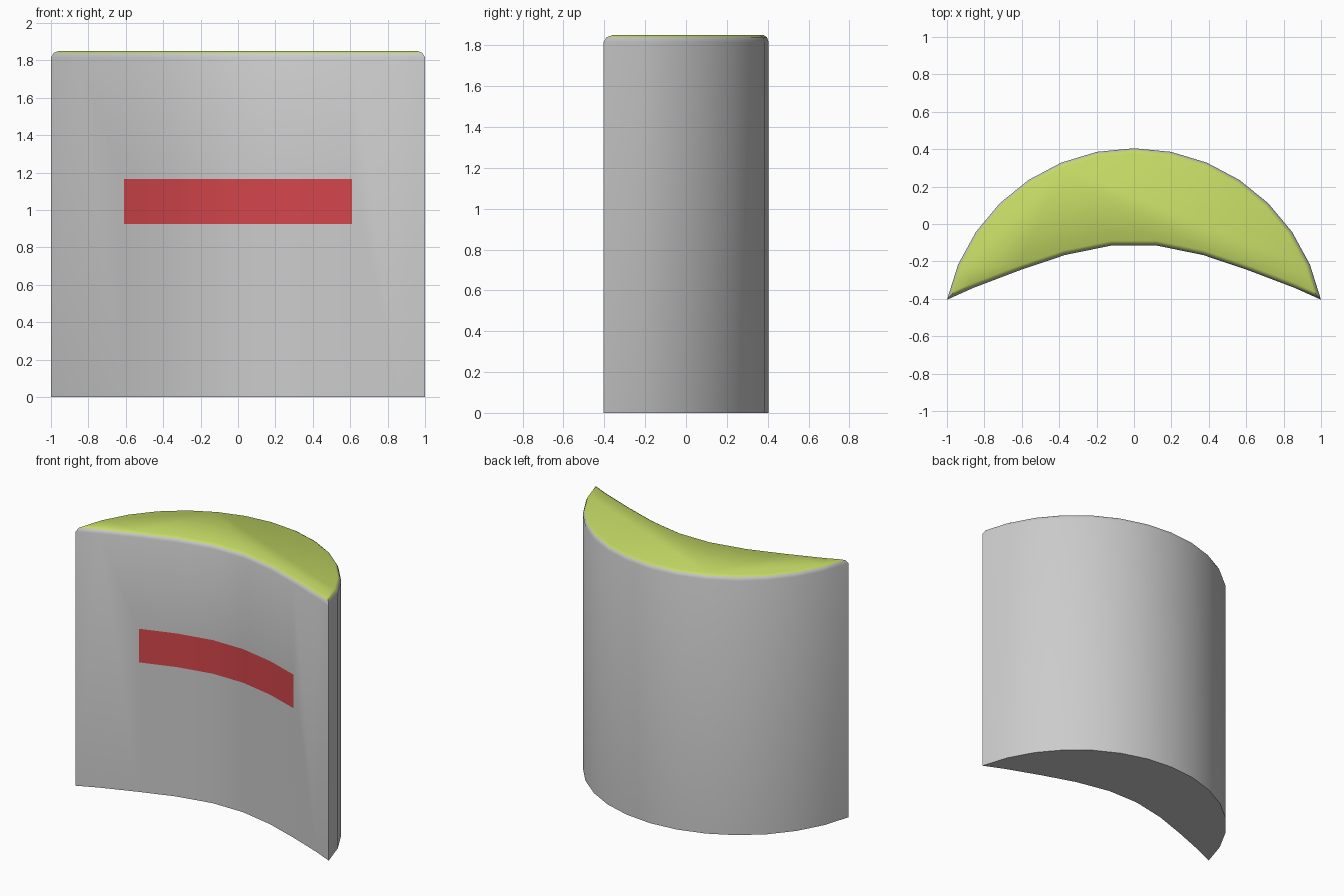
import bpy, bmesh, math
from mathutils import Vector

if "Cube" in bpy.data.objects:
    bpy.data.objects.remove(bpy.data.objects["Cube"])

H, SLOT_X, SLOT_Z, SLOT_DEPTH = 1.85, 0.61, (0.925, 1.165), 0.12


def material(name, color):
    m = bpy.data.materials.new(name)
    m.diffuse_color = color
    m.use_nodes = True
    m.node_tree.nodes["Principled BSDF"].inputs["Base Color"].default_value = m.diffuse_color
    return m


def inset(loop, d):
    """Mitred inward offset of a counter-clockwise outline."""
    out = []
    for i, p in enumerate(loop):
        a = (p - loop[i - 1]).normalized()
        b = (loop[(i + 1) % len(loop)] - p).normalized()
        na, nb = Vector((-a.y, a.x)), Vector((-b.y, b.x))
        out.append(p + (na + nb) * d / (1 + na.dot(nb)))
    return out


# Crescent outline: round back arc, then the shallow concave front
tip_y = 0.405
R = (1 + (2 * tip_y) ** 2) / (4 * tip_y)
cy = tip_y - R
a0 = math.atan2(-tip_y - cy, 1)
outline = []
for i in range(15):
    a = a0 + (math.pi - 2 * a0) * i / 14
    outline.append(Vector((R * math.cos(a), cy + R * math.sin(a))))
half = [(0.86, -0.342), (SLOT_X, -0.247), (0.37, -0.166), (0.12, -0.115)]
outline += [Vector((-x, y)) for x, y in half]
outline += [Vector(p) for p in reversed(half)]

# Body with a softly rounded top rim
bm = bmesh.new()
rings = []
for d, z in [(0, 0), (0, H - 0.035), (0.009, H - 0.01), (0.025, H)]:
    rings.append([bm.verts.new((p.x, p.y, z)) for p in inset(outline, d)])
n = len(outline)
for k in range(3):
    for i in range(n):
        j = (i + 1) % n
        f = bm.faces.new((rings[k][i], rings[k][j], rings[k + 1][j], rings[k + 1][i]))
        f.material_index = 1 if k == 2 else 0
bm.faces.new(rings[0][::-1])
bm.faces.new(rings[-1]).material_index = 1


# Slot: split the front strips at two heights and push the middle inwards
def front_strips():
    return [f for f in bm.faces if len(f.verts) == 4 and f.normal.y < -0.5
            and all(abs(v.co.x) < SLOT_X + 0.01 for v in f.verts)
            and f.calc_center_median().z < H - 0.05]


bm.normal_update()
for z in SLOT_Z:
    fs = front_strips()
    geom = fs + list({e for f in fs for e in f.edges}) + list({v for f in fs for v in f.verts})
    bmesh.ops.bisect_plane(bm, geom=geom, plane_co=(0, 0, z), plane_no=(0, 0, 1))
    bm.normal_update()
mid = [f for f in front_strips() if SLOT_Z[0] < f.calc_center_median().z < SLOT_Z[1]]
for f in mid:
    f.material_index = 2
res = bmesh.ops.extrude_face_region(bm, geom=mid)["geom"]
moved = [g for g in res if isinstance(g, bmesh.types.BMVert)]
bmesh.ops.translate(bm, verts=moved, vec=(0, SLOT_DEPTH, 0))
for v in moved:
    for f in v.link_faces:
        f.material_index = 2
bmesh.ops.recalc_face_normals(bm, faces=bm.faces[:])

mesh = bpy.data.meshes.new("curved_body")
bm.to_mesh(mesh)
bm.free()
body = bpy.data.objects.new("curved_body", mesh)
bpy.context.collection.objects.link(body)
mesh.materials.append(material("body_grey", (0.8, 0.8, 0.8, 1)))
mesh.materials.append(material("top_green", (0.55, 0.7, 0.13, 1)))
mesh.materials.append(material("slot_red", (0.65, 0.06, 0.07, 1)))

bpy.context.view_layer.objects.active = body
body.select_set(True)
bpy.ops.object.shade_smooth_by_angle(angle=math.radians(40))
